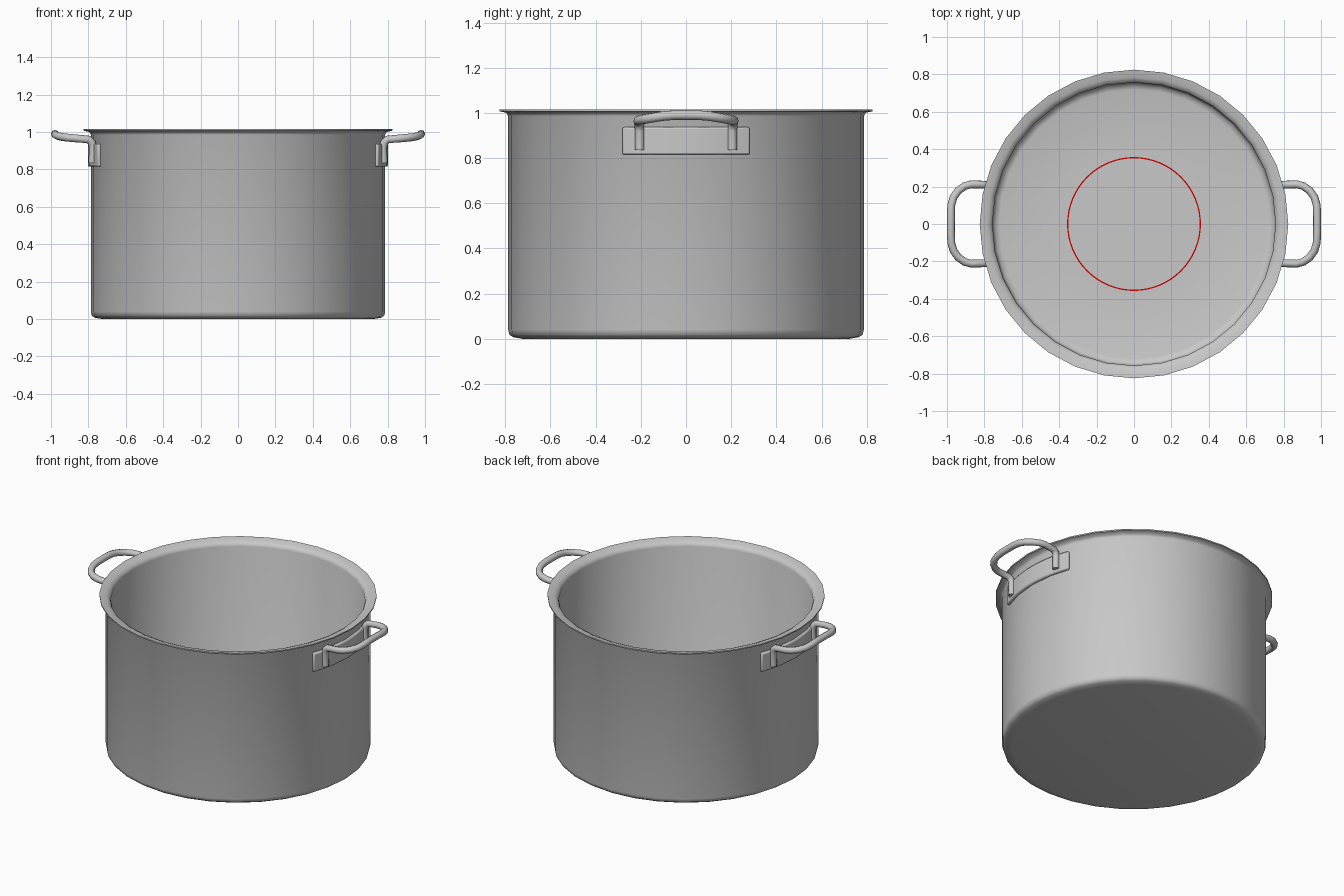
import bpy, bmesh, math
from mathutils import Vector

if "Cube" in bpy.data.objects:
    bpy.data.objects.remove(bpy.data.objects["Cube"])


def make_material(name, colour):
    mat = bpy.data.materials.new(name)
    mat.use_nodes = True
    mat.diffuse_color = colour
    mat.node_tree.nodes["Principled BSDF"].inputs["Base Color"].default_value = colour
    return mat


steel = make_material("brushed steel", (0.58, 0.58, 0.58, 1))
red = make_material("red mark", (0.6, 0.0, 0.0, 1))


def finish(obj, mat, angle):
    obj.data.materials.clear()
    obj.data.materials.append(mat)
    bpy.ops.object.select_all(action="DESELECT")
    obj.select_set(True)
    bpy.context.view_layer.objects.active = obj
    bpy.ops.object.shade_smooth_by_angle(angle=math.radians(angle))


def from_bmesh(name, bm):
    bmesh.ops.recalc_face_normals(bm, faces=bm.faces)
    mesh = bpy.data.meshes.new(name)
    bm.to_mesh(mesh)
    bm.free()
    obj = bpy.data.objects.new(name, mesh)
    bpy.context.collection.objects.link(obj)
    return obj


def lathe(name, profile, steps, closed=False):
    """Spin an (r, z) profile around the z axis."""
    bm = bmesh.new()
    verts = [bm.verts.new((r, 0, z)) for r, z in profile]
    pairs = list(zip(verts, verts[1:]))
    if closed:
        pairs.append((verts[-1], verts[0]))
    edges = [bm.edges.new(p) for p in pairs]
    bmesh.ops.spin(bm, geom=verts + edges, axis=(0, 0, 1), cent=(0, 0, 0),
                   angle=math.tau, steps=steps)
    bmesh.ops.remove_doubles(bm, verts=bm.verts, dist=0.0005)
    return from_bmesh(name, bm)


# Pot: underside, rounded base, wall, flared rim, inner wall and floor
FLOOR = 0.03
pot = lathe("pot_body", [
    (0, 0), (0.725, 0), (0.765, 0.007), (0.782, 0.018), (0.787, 0.04),
    (0.787, 0.985), (0.795, 1.0), (0.825, 1.007), (0.825, 1.015),
    (0.785, 1.008), (0.764, 0.998), (0.757, 0.98),
    (0.757, 0.06), (0.745, 0.037), (0.72, FLOOR), (0.355, FLOOR), (0, FLOOR)], 32)
finish(pot, steel, 50)

# Thin red circle on the floor
mark = lathe("floor_ring", [(0.351, FLOOR - 0.001), (0.358, FLOOR - 0.001),
                            (0.358, FLOOR + 0.002), (0.351, FLOOR + 0.002)], 64, closed=True)
finish(mark, red, 30)


def mounting_plate(name, side):
    """Curved strip hugging the wall, with bevelled ends."""
    bm = bmesh.new()
    half, count = math.asin(0.28 / 0.79), 12
    sections = []
    for i in range(count + 1):
        a = half * (2 * i / count - 1)
        ring = [(0.775, 0.815), (0.802, 0.815), (0.802, 0.937), (0.775, 0.937)]
        sections.append([bm.verts.new((side * r * math.cos(a), r * math.sin(a), z))
                         for r, z in ring])
    for s, t in zip(sections, sections[1:]):
        for k in range(4):
            n = (k + 1) % 4
            bm.faces.new((s[k], s[n], t[n], t[k]))
    bm.faces.new(sections[0])
    bm.faces.new(sections[-1])
    plate = from_bmesh(name, bm)
    bevel = plate.modifiers.new("soft edges", "BEVEL")
    bevel.width = 0.008
    bevel.segments = 2
    bevel.limit_method = "ANGLE"
    bevel.angle_limit = math.radians(40)
    finish(plate, steel, 40)


def loop_handle(name, side):
    """Bent rod: up from the plate, out, and around the raised grip."""
    half = [(0.778, 0.205, 0.835), (0.776, 0.205, 0.92), (0.782, 0.207, 0.945),
            (0.80, 0.21, 0.96), (0.87, 0.212, 0.966), (0.905, 0.203, 0.969),
            (0.94, 0.178, 0.973), (0.965, 0.143, 0.979), (0.977, 0.10, 0.986),
            (0.979, 0.05, 0.99)]
    path = half + [(x, -y, z) for x, y, z in reversed(half)]
    curve = bpy.data.curves.new(name, "CURVE")
    curve.dimensions = "3D"
    curve.bevel_depth = 0.021
    curve.bevel_resolution = 2
    curve.use_fill_caps = True
    spline = curve.splines.new("POLY")
    spline.points.add(len(path) - 1)
    for point, (x, y, z) in zip(spline.points, path):
        point.co = (side * x, y, z, 1)
    rod = bpy.data.objects.new(name, curve)
    bpy.context.collection.objects.link(rod)
    bpy.ops.object.select_all(action="DESELECT")
    rod.select_set(True)
    bpy.context.view_layer.objects.active = rod
    bpy.ops.object.convert(target="MESH")
    finish(bpy.context.object, steel, 50)


# Handles on both sides
for label, side in (("left", 1), ("right", -1)):
    mounting_plate(label + "_handle_plate", side)
    loop_handle(label + "_handle", side)
